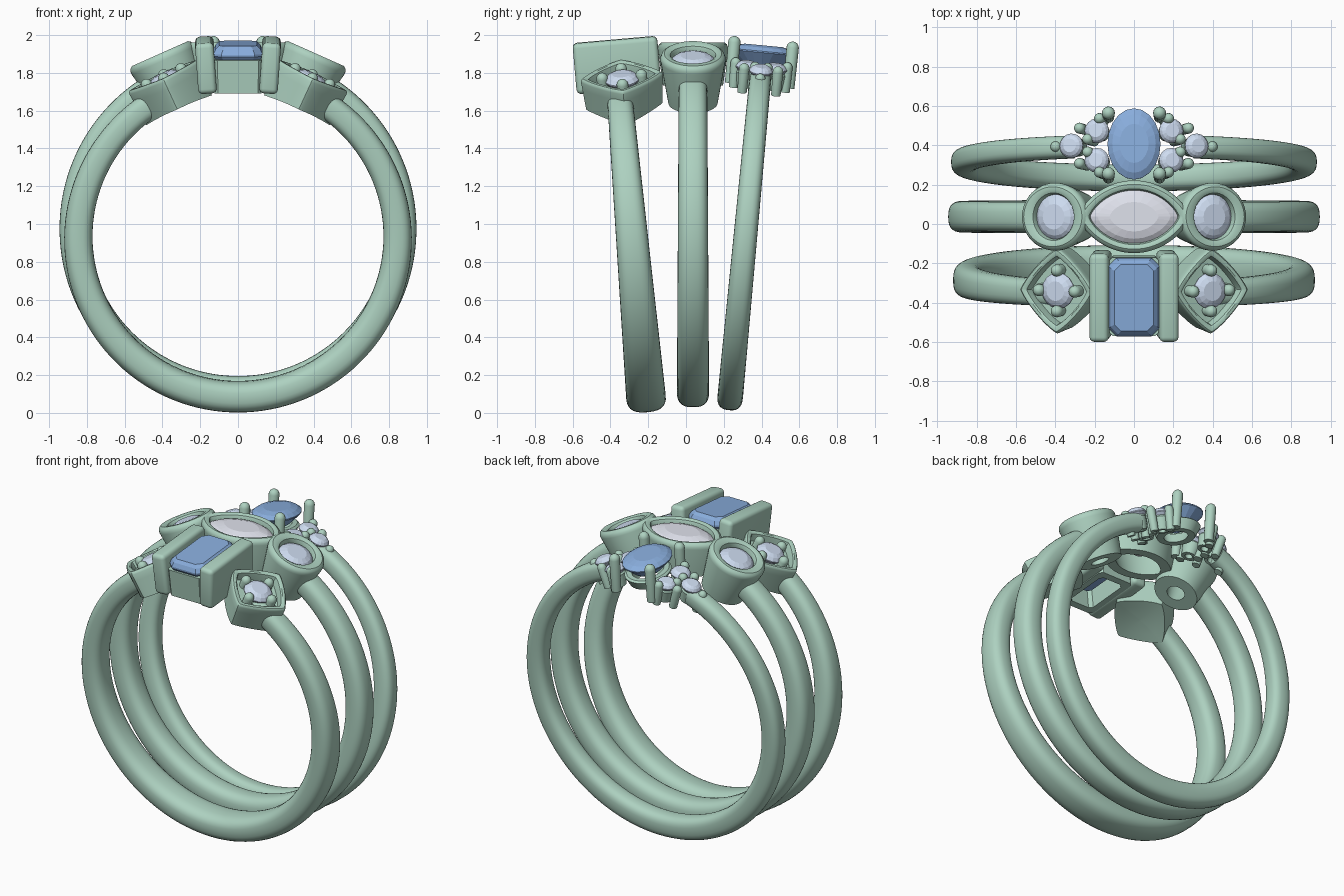
import bpy, bmesh
from math import sin, cos, pi, radians, sqrt
from mathutils import Matrix

if "Cube" in bpy.data.objects:
    bpy.data.objects.remove(bpy.data.objects["Cube"])


def mat(name, col):
    m = bpy.data.materials.new(name)
    m.diffuse_color = (*col, 1)
    m.use_nodes = True
    m.node_tree.nodes["Principled BSDF"].inputs["Base Color"].default_value = m.diffuse_color
    return m


METAL = mat("metal_green", (0.42, 0.64, 0.53))
BLUE = mat("stone_blue", (0.25, 0.42, 0.72))
PALE = mat("stone_pale_blue", (0.62, 0.72, 0.88))
WHITE = mat("stone_white", (0.74, 0.76, 0.84))


def power(v, e):
    return abs(v) ** e * (1 if v > 0 else -1)


def outline(n=48, ex=1.0, ey=1.0):
    """Unit superellipse: circle, marquise or rhomb depending on exponents."""
    return [(power(cos(2 * pi * i / n), ex), power(sin(2 * pi * i / n), ey)) for i in range(n)]


ROUND = outline()
GEM16 = outline(16)
MARQUISE = outline(64, 1, 1.45)
RHOMB = outline(64, 1.65, 1.65)


def finish(bm, name, matrix, material, angle=35):
    bmesh.ops.recalc_face_normals(bm, faces=bm.faces)
    me = bpy.data.meshes.new(name)
    bm.to_mesh(me)
    bm.free()
    if angle:
        for p in me.polygons:
            p.use_smooth = True
        me.set_sharp_from_angle(angle=radians(angle))
    me.materials.append(material)
    ob = bpy.data.objects.new(name, me)
    bpy.context.collection.objects.link(ob)
    ob.matrix_world = matrix
    return ob


def loft(name, rings, matrix, material, closed=False, angle=35):
    """Skin a list of point rings; capped at the ends or closed into a tube."""
    bm = bmesh.new()
    vs = [[bm.verts.new(p) for p in r] for r in rings]
    n = len(vs[0])
    for k in range(len(vs) if closed else len(vs) - 1):
        a, b = vs[k], vs[(k + 1) % len(vs)]
        for i in range(n):
            bm.faces.new((a[i], a[(i + 1) % n], b[(i + 1) % n], b[i]))
    if not closed:
        bm.faces.new(vs[0])
        bm.faces.new(vs[-1])
    return finish(bm, name, matrix, material, angle)


def stack(shape, levels):
    """Levels are (half x, half y, z) with z a number or a function of x."""
    return [[(x * a, y * b, z(x * a) if callable(z) else z) for x, y in shape] for a, b, z in levels]


def gem(name, shape, a, b, m, material, h=0.05, depth=0.12):
    levels = [(0.55, h), (0.82, h * 0.65), (1, h * 0.1), (1, -h * 0.1), (0.6, -depth * 0.55), (0.05, -depth)]
    return loft(name, stack(shape, [(a * s, b * s, z) for s, z in levels]), m, material, angle=0)


def prong(name, m, r, length):
    """Round post with a domed tip at the local origin, running down z."""
    dome = [(r * cos(t), r * cos(t), r * sin(t) - r) for t in (0, .4, .8, 1.15, 1.45)]
    return loft(name, stack(outline(16), [(r * .9, r * .9, -length)] + dome), m, METAL)


def band(name, frame, R, gap, width, thick):
    """Ring shank: rounded section swept from head side to head side.
    width and thick are (bottom, top) sizes."""
    rings, N, K = [], 112, 28
    for i in range(N + 1):
        th = radians(gap) + (2 * pi - 2 * radians(gap)) * i / N
        f = (1 + cos(th)) / 2
        w = width[0] + (width[1] - width[0]) * f
        t = thick[0] + (thick[1] - thick[0]) * f
        ring = []
        for j in range(K):
            q = 2 * pi * j / K
            r = R - t / 2 + power(cos(q), 0.75) * t / 2
            ring.append((r * sin(th), power(sin(q), 0.75) * w / 2, r * cos(th)))
        rings.append(ring)
    return loft(name, rings, frame, METAL, angle=40)


def frame(y, z, tilt):
    return Matrix.Translation((0, y, z)) @ Matrix.Rotation(radians(tilt), 4, 'X')


def seat(fr, th, y, r):
    """Local frame on a ring at angle th from the top, y across, radius r."""
    return fr @ Matrix.Rotation(radians(th), 4, 'Y') @ Matrix.Translation((0, y, r))


def box(name, m, size, bevel):
    bm = bmesh.new()
    bmesh.ops.create_cube(bm, size=1, matrix=Matrix.Diagonal((*size, 1)))
    bmesh.ops.bevel(bm, geom=bm.edges[:], offset=bevel, segments=4, profile=0.5, affect='EDGES')
    return finish(bm, name, m, METAL)


SIDES = (("right", 1), ("left", -1))

# ---- front ring: step-cut stone between bars, two rhomb settings
F = frame(-0.285, 0.92, 5)
band("front_band", F, 0.92, 26, (0.21, 0.13), (0.165, 0.135))


def octagon(a, b, c):
    return [(a, b - c), (a - c, b), (c - a, b), (-a, b - c), (-a, c - b), (c - a, -b), (a - c, -b), (a, c - b)]


steps = [(0.03, 1.04), (0.012, 1.022), (0, 0.997), (0, 0.985), (0.03, 0.945), (0.07, 0.89)]
loft("front_step_cut_stone", [[(x, y, z) for x, y in octagon(0.13 - d, 0.2 - d, 0.042 - d * .3)] for d, z in steps],
     F, BLUE, angle=0)
basket = [(0.125, .195, .79), (0.13, .2, .968), (.10, .17, .968), (.085, .15, .79)]
loft("front_stone_basket", [[(x, y, z) for x, y in octagon(a, b, 0.02)] for a, b, z in basket], F, METAL, closed=True)
for side, s in SIDES:
    bar = F @ Matrix.Translation((s * 0.17, 0, 0.925)) @ Matrix.Rotation(radians(4 * s), 4, 'Y')
    box("front_bar_" + side, bar, (0.098, 0.45, 0.27), 0.026)
    rim = 0.955
    S = seat(F, 24.5 * s, 0.02, rim)
    under = lambda x: sqrt(0.775 ** 2 - x * x) - rim
    a, b = 0.205, 0.218
    prof = [(.02, under), (.3, under), (.6, under), (.93, under), (.98, -.06), (1, -.018), (.985, -.006), (.95, 0),
            (.86, 0), (.81, -.006), (.79, -.02), (.76, -.055), (.4, -.06), (.02, -.06)]
    loft("front_rhomb_setting_" + side, stack(RHOMB, [(a * k, b * k, z) for k, z in prof]), S, METAL)
    gem("front_rhomb_stone_" + side, GEM16, 0.09, 0.092, S @ Matrix.Translation((0, 0, -0.025)), PALE, 0.035, 0.08)
    for i in range(4):
        q = i * pi / 2
        prong("front_rhomb_prong_%s_%d" % (side, i), S @ Matrix.Translation((.1 * cos(q), .104 * sin(q), .022)), .031, .09)

# ---- middle ring: marquise bezel with a round bezel on each side
M = frame(0.037, 0.975, 0)
band("middle_band", M, 0.945, 30, (0.17, 0.15), (0.165, 0.14))


def bezel(name, shape, m, a, b, depth, wall, low, hole):
    """Cup with a rounded rim; low scales the foot, hole is the foot opening."""
    ai, bi = a - wall[0], b - wall[1]
    lv = [(a * low, b * low, -depth), (a, b, -.04), (a, b, -.025), (a - .006, b - .006, -.01), (a - .02, b - .02, 0),
          (ai + .022, bi + .022, 0), (ai + .007, bi + .007, -.008), (ai, bi, -.025), (ai * .98, bi * .98, -.09),
          (ai * hole, bi * hole, -depth)]
    return loft(name, stack(shape, lv), m, METAL, closed=True)


C = seat(M, 0, 0, 0.987)
bezel("middle_marquise_bezel", MARQUISE, C, 0.285, 0.185, 0.23, (.062, .05), .86, .75)
gem("middle_marquise_stone", outline(24, 1, 1.35), 0.226, 0.137, C @ Matrix.Translation((0, 0, -.04)), WHITE, .035, .13)
for side, s in SIDES:
    S = seat(M, 24 * s, 0, 1.015)
    bezel("middle_round_bezel_" + side, ROUND, S, 0.182, 0.172, 0.285, (.075, .058), .76, .5)
    gem("middle_round_stone_" + side, GEM16, 0.11, 0.118, S @ Matrix.Translation((0, 0, -.045)), PALE, .035, .13)

# ---- back ring: oval stone with a cluster of three small stones per side
B = frame(0.315, 0.94, -5.4)
band("back_band", B, 0.93, 21, (0.135, 0.115), (0.15, 0.12))
gem("back_oval_stone", outline(20), 0.135, 0.182, seat(B, 0, 0, 0.975), BLUE, .035, .12)


def collar(name, m, a, b, h, wall):
    lv = [(a * .8, b * .8, -h), (a, b, -.01), (a - wall * .3, b - wall * .3, 0), (a - wall, b - wall, 0),
          (a * .8 - wall, b * .8 - wall, -h)]
    return loft(name, stack(outline(32), lv), m, METAL, closed=True)


collar("back_oval_collar", seat(B, 0, 0, 0.90), 0.13, 0.165, 0.07, 0.045)
for side, s in SIDES:
    for tag, y in (("front", -0.155), ("rear", 0.155)):
        prong("back_oval_prong_%s_%s" % (tag, side), B @ Matrix.Translation((.13 * s, y, 1.045)), 0.033, 0.25)
    for i, (th, y, r) in enumerate(((12, .075, .91), (12, -.075, .91), (20, 0, .93))):
        S = seat(B, th * s, y, r)
        gem("back_small_stone_%s_%d" % (side, i), GEM16, 0.063, 0.063, S, PALE, .028, .06)
        collar("back_small_collar_%s_%d" % (side, i), S @ Matrix.Translation((0, 0, -.02)), .056, .056, .09, .022)
    posts = ((17.5, .09), (17.5, -.09), (25.5, 0), (14.8, .033), (14.8, -.033), (11, .137), (11, -.137))
    for i, (th, y) in enumerate(posts):
        prong("back_small_prong_%s_%d" % (side, i), seat(B, th * s, y, 0.95), 0.028, 0.16)
